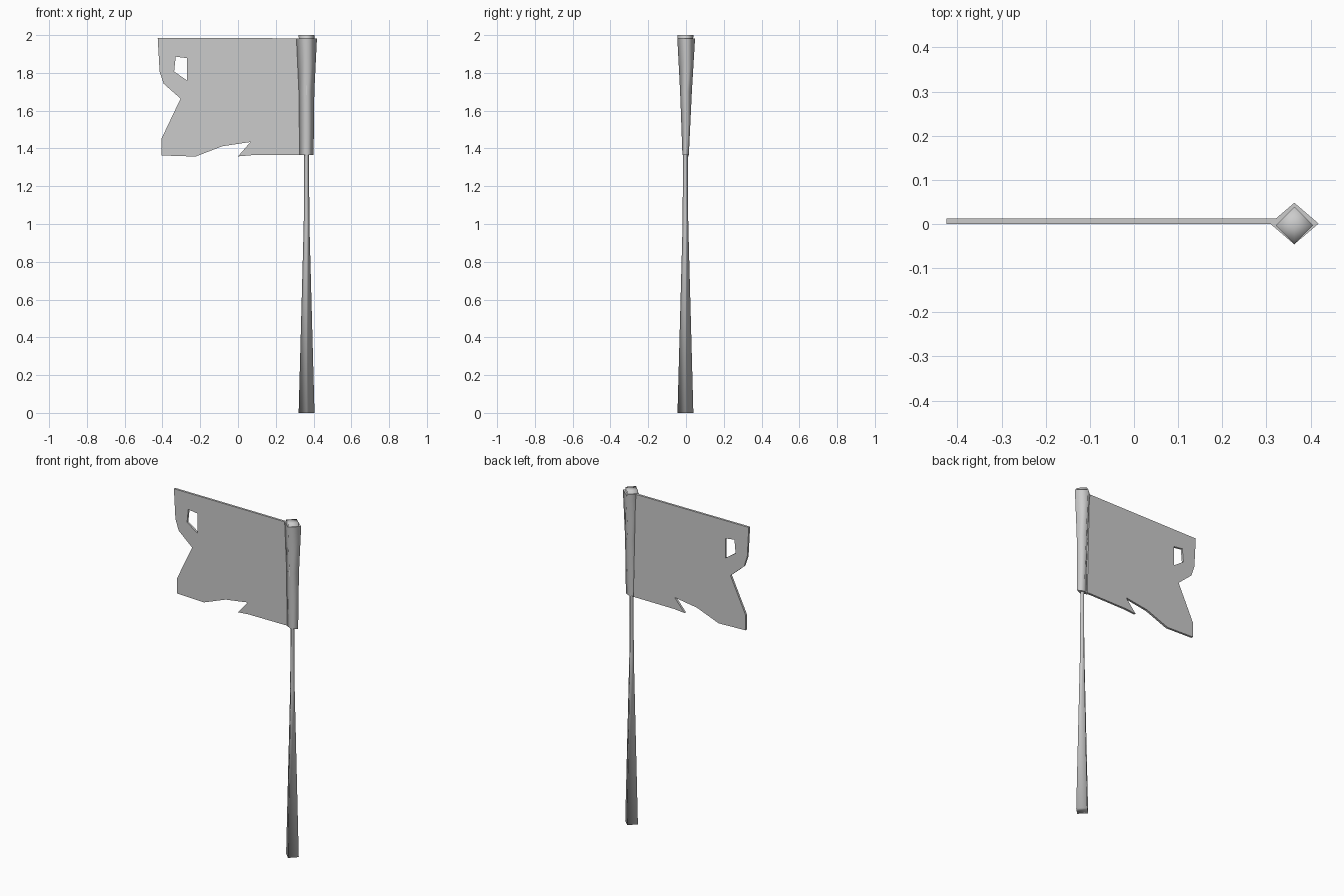
import bpy
import bmesh
import math

cube = bpy.data.objects.get("Cube")
if cube:
    bpy.data.objects.remove(cube, do_unlink=True)

# One plain grey for pole and cloth
grey = bpy.data.materials.new("plain grey")
grey.use_nodes = True
colour = (0.6, 0.6, 0.6, 1)
grey.diffuse_color = colour
grey.node_tree.nodes["Principled BSDF"].inputs["Base Color"].default_value = colour

POLE_X = 0.363


def add_object(name, mesh):
    obj = bpy.data.objects.new(name, mesh)
    mesh.materials.clear()
    mesh.materials.append(grey)
    bpy.context.collection.objects.link(obj)
    return obj


def diamond_loft(name, sections, smooth_caps):
    """Four-sided column; each section is (z, half width x, half depth y, centre y)."""
    bm = bmesh.new()
    rings = []
    for z, rx, ry, cy in sections:
        rings.append([bm.verts.new((POLE_X + rx * math.cos(k * math.pi / 2),
                                    cy + ry * math.sin(k * math.pi / 2), z))
                      for k in range(4)])
    for low, high in zip(rings, rings[1:]):
        for k in range(4):
            n = (k + 1) % 4
            bm.faces.new((low[k], low[n], high[n], high[k])).smooth = True
    # Caps are fans around a centre point
    for ring, section in ((rings[0][::-1], sections[0]), (rings[-1], sections[-1])):
        centre = bm.verts.new((POLE_X, section[3], section[0]))
        for k in range(4):
            bm.faces.new((ring[k], ring[(k + 1) % 4], centre)).smooth = smooth_caps
    mesh = bpy.data.meshes.new(name)
    bm.to_mesh(mesh)
    bm.free()
    return add_object(name, mesh)


# Pole, waisted below the cloth
diamond_loft("pole", [(0, 0.042, 0.042, -0.003), (1.0, 0.015, 0.015, -0.003),
                      (1.36, 0.013, 0.013, -0.003), (2.0, 0.042, 0.042, -0.003)], True)

# Cloth sleeve wrapped round the pole
diamond_loft("flag_sleeve", [(1.364, 0.037, 0.017, -0.002), (1.7, 0.041, 0.031, 0),
                             (1.983, 0.055, 0.047, 0.001)], False)

# Torn flag outline and the hole in it
outline = [(-0.425, 1.985), (-0.415, 1.807), (-0.394, 1.743), (-0.304, 1.664),
           (-0.405, 1.452), (-0.405, 1.363), (-0.225, 1.357), (-0.082, 1.412),
           (0.066, 1.434), (0, 1.358), (0.07, 1.364), (0.34, 1.365), (0.325, 1.983)]
hole = [(-0.33, 1.886), (-0.27, 1.878), (-0.27, 1.76), (-0.338, 1.807)]

curve = bpy.data.curves.new("flag_outline", "CURVE")
curve.dimensions = "2D"
curve.fill_mode = "BOTH"
curve.extrude = 0.0065
for points in (outline, hole):
    spline = curve.splines.new("POLY")
    spline.points.add(len(points) - 1)
    for point, (x, z) in zip(spline.points, points):
        point.co = (x, z, 0, 1)
    spline.use_cyclic_u = True

# Turn the filled outline into a flat-shaded upright mesh
helper = bpy.data.objects.new("flag_outline", curve)
bpy.context.collection.objects.link(helper)
graph = bpy.context.evaluated_depsgraph_get()
mesh = bpy.data.meshes.new_from_object(helper.evaluated_get(graph))
bpy.data.objects.remove(helper, do_unlink=True)
bm = bmesh.new()
bm.from_mesh(mesh)
bmesh.ops.remove_doubles(bm, verts=bm.verts, dist=0.0001)
for v in bm.verts:
    v.co = (v.co.x, 0.0065 - v.co.z, v.co.y)
bmesh.ops.recalc_face_normals(bm, faces=bm.faces)
for face in bm.faces:
    face.smooth = False
    face.material_index = 0
bm.to_mesh(mesh)
bm.free()
mesh.name = "flag_cloth"
add_object("flag_cloth", mesh)
